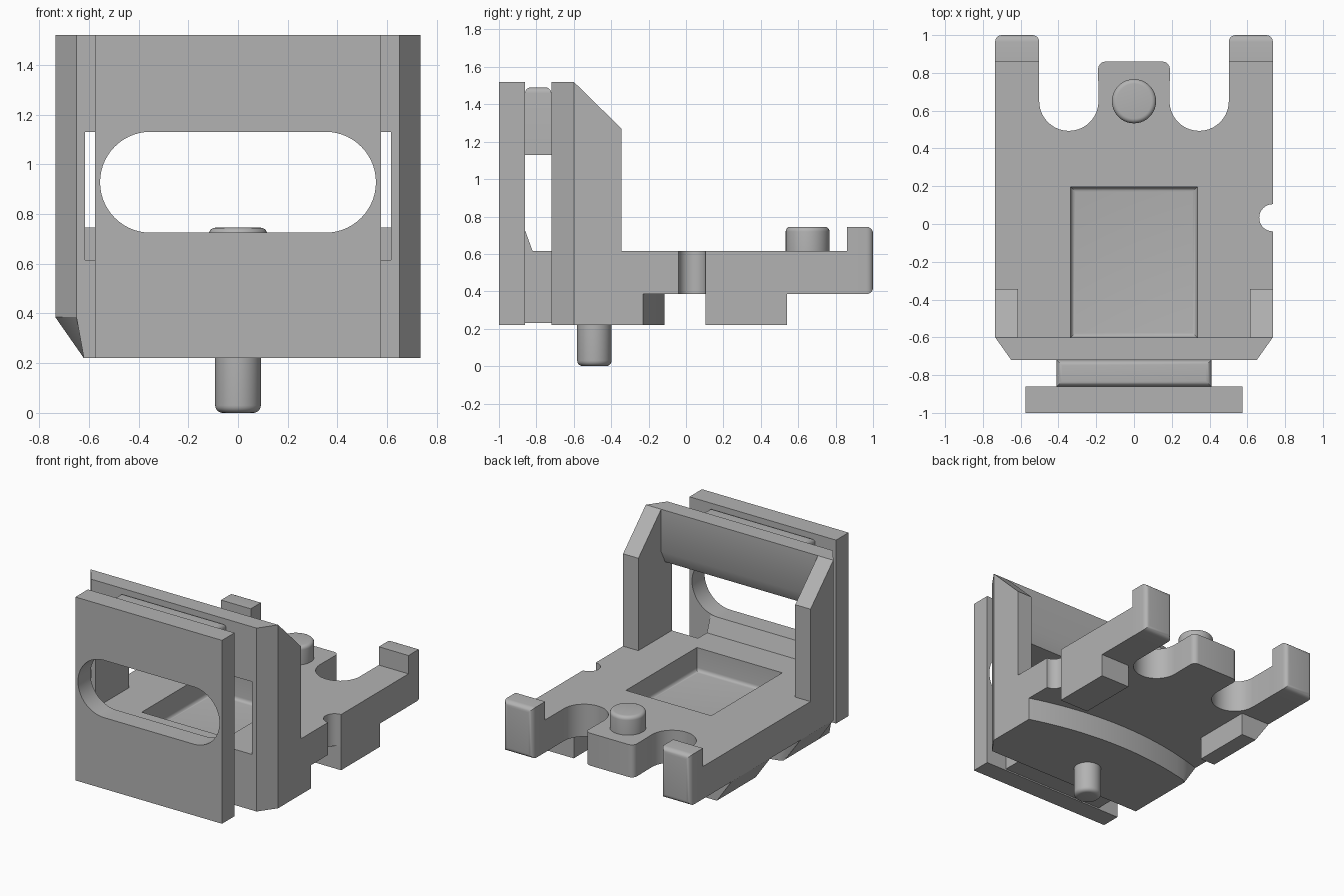
import bpy, bmesh, math
from mathutils import Vector

cube = bpy.data.objects.get("Cube")
if cube:
    bpy.data.objects.remove(cube)

grey = bpy.data.materials.new("plain grey")
grey.use_nodes = True
grey.diffuse_color = (0.45, 0.45, 0.45, 1)
grey.node_tree.nodes["Principled BSDF"].inputs["Base Color"].default_value = (0.45, 0.45, 0.45, 1)


def finish(bm, name):
    bmesh.ops.recalc_face_normals(bm, faces=bm.faces)
    mesh = bpy.data.meshes.new(name)
    bm.to_mesh(mesh)
    bm.free()
    mesh.materials.append(grey)
    ob = bpy.data.objects.new(name, mesh)
    bpy.context.collection.objects.link(ob)
    activate(ob)
    bpy.ops.object.shade_smooth_by_angle(angle=math.radians(32))
    return ob


def activate(ob):
    bpy.ops.object.select_all(action='DESELECT')
    ob.select_set(True)
    bpy.context.view_layer.objects.active = ob


def prism(name, pts, lo, hi, axis="z", tweak=None):
    """Extrude a flat profile along one axis."""
    place = {"x": lambda a, b, d: (d, a, b),
             "y": lambda a, b, d: (a, d, b),
             "z": lambda a, b, d: (a, b, d)}[axis]
    bm = bmesh.new()
    base = bm.faces.new([bm.verts.new(place(a, b, lo)) for a, b in pts])
    ext = bmesh.ops.extrude_face_region(bm, geom=[base])
    shift = Vector(place(0, 0, hi - lo))
    bmesh.ops.translate(bm, vec=shift, verts=[v for v in ext["geom"] if isinstance(v, bmesh.types.BMVert)])
    bm.normal_update()
    bmesh.ops.recalc_face_normals(bm, faces=bm.faces)
    if tweak:
        tweak(bm)
    return finish(bm, name)


def box(name, x0, x1, y0, y1, z0, z1, tweak=None):
    return prism(name, [(x0, y0), (x1, y0), (x1, y1), (x0, y1)], z0, z1, "z", tweak)


def arc(cx, cy, r, a0, a1, n=20):
    angles = [math.radians(a0 + (a1 - a0) * i / n) for i in range(n + 1)]
    return [(cx + r * math.cos(a), cy + r * math.sin(a)) for a in angles]


def bevel_where(test, width):
    """Round the edges whose vertices all pass a test."""
    def run(bm):
        edges = [e for e in bm.edges if all(test(v.co) for v in e.verts)]
        bmesh.ops.bevel(bm, geom=edges, offset=width, segments=5, profile=0.5, affect='EDGES')
    return run


def cut(ob, cutter):
    activate(ob)
    mod = ob.modifiers.new("cut", 'BOOLEAN')
    mod.operation, mod.solver, mod.object = 'DIFFERENCE', 'EXACT', cutter
    bpy.ops.object.modifier_apply(modifier=mod.name)
    bpy.data.objects.remove(cutter)
    bpy.ops.object.shade_smooth_by_angle(angle=math.radians(32))


def slant_side(bm):
    """Slope the lower edge on the -x side."""
    low = min(v.co.z for v in bm.verts)
    for v in bm.verts:
        if v.co.z < low + 0.01:
            v.co.x = max(v.co.x, -0.62)


BOTTOM, DECK_LOW, DECK, TOP = 0.22, 0.385, 0.615, 1.52

# deck with side notch, two round bays and a rear tab
half = arc(0.345, 0.65, 0.157, 0, -180) + arc(0.15, 0.82, 0.04, 0, 90, 5)
outline = [(-0.65, -0.72), (0.65, -0.72), (0.735, -0.6)]
outline += arc(0.735, 0.033, 0.072, 270, 90)
outline += [(0.735, 0.86), (0.502, 0.86)] + half
outline += [(-x, y) for x, y in reversed(half)]
outline += [(-0.502, 0.86), (-0.735, 0.86), (-0.735, -0.6)]
deck = prism("deck", outline, DECK_LOW, DECK)
cut(deck, box("pocket_cutter", -0.335, 0.335, -0.6, 0.195, 0.45, 0.7,
              bevel_where(lambda c: c.z < 0.5, 0.025)))

# front foot pad with a curved rear edge
bulge = 2.4
spread = math.degrees(math.asin(0.735 / bulge))
pad = [(-0.735, -0.6), (-0.65, -0.72), (0.65, -0.72), (0.735, -0.6)]
pad += arc(0, -0.115 - bulge, bulge, 90 - spread, 90 + spread)
prism("front_foot_pad", pad, BOTTOM, DECK_LOW, "z", slant_side)

for side, s in (("left", 1), ("right", -1)):
    inner, outer = sorted((s * 0.502, s * 0.735))
    # rear feet and upright lugs
    box(side + "_rear_foot", inner, outer, 0.105, 0.54, BOTTOM, DECK_LOW, slant_side)
    box(side + "_rear_lug", inner, outer, 0.86, 1.0, DECK_LOW, 0.745,
        bevel_where(lambda c: c.y > 0.95, 0.035))
    # frame column and sloped side wall
    column = [(0.615, -0.72), (0.65, -0.72), (0.735, -0.6), (0.615, -0.6)]
    prism(side + "_column", [(s * x, y) for x, y in column], DECK, TOP)
    wall = [(-0.6, DECK), (-0.345, DECK), (-0.345, 1.27), (-0.6, TOP)]
    prism(side + "_side_wall", wall, s * 0.615, s * 0.735, "x")

# crossbar of the frame
bar = [(-0.72, 1.13), (-0.645, 1.13), (-0.6, 1.22), (-0.6, TOP), (-0.72, TOP)]
prism("crossbar", bar, -0.615, 0.615, "x")

# necks joining the frame and the front plate
box("upper_neck", -0.41, 0.41, -0.86, -0.72, 1.13, 1.49,
    bevel_where(lambda c: abs(c.x) > 0.4 and c.z > 1.4, 0.03))
lower = [(-0.86, 0.23), (-0.72, 0.23), (-0.72, DECK), (-0.82, DECK), (-0.86, 0.725)]
prism("lower_neck", lower, -0.41, 0.41, "x")

# front plate with a rounded slot
plate = box("front_plate", -0.575, 0.575, -1.0, -0.86, BOTTOM, TOP)
slot = arc(0.352, 0.928, 0.203, -90, 90, 28) + arc(-0.352, 0.928, 0.203, 90, 270, 28)
cut(plate, prism("slot_cutter", slot, -1.1, -0.8, "y"))

# locating pins
prism("top_pin", arc(0, 0.65, 0.117, 0, 354, 59), DECK, 0.745, "z",
      bevel_where(lambda c: c.z > 0.7, 0.025))
prism("bottom_pin", arc(0, -0.49, 0.092, 0, 354, 59), 0.0, BOTTOM, "z",
      bevel_where(lambda c: c.z < 0.1, 0.03))
